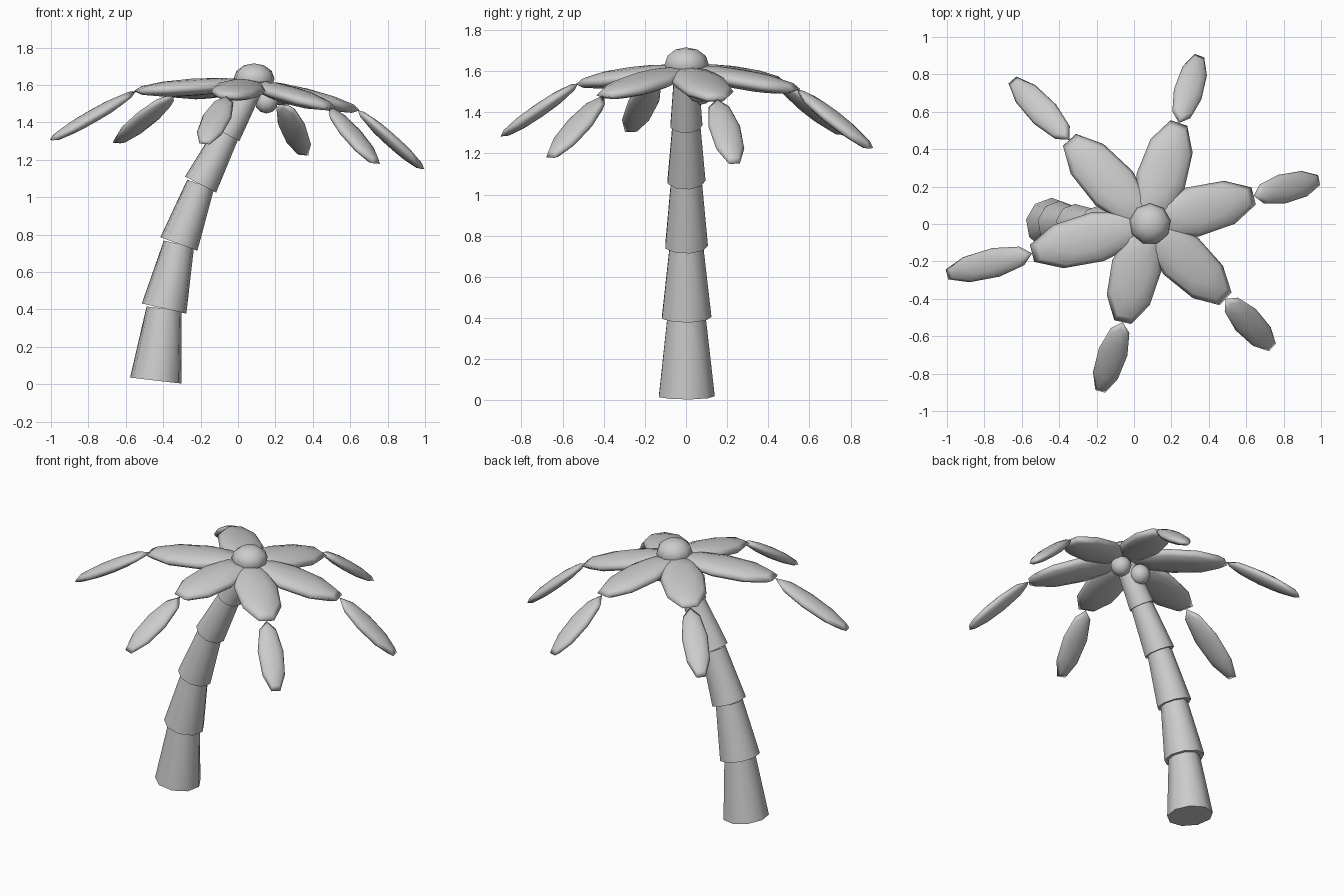
import bpy, bmesh
from math import radians, sin, cos
from mathutils import Vector, Matrix

if "Cube" in bpy.data.objects:
    bpy.data.objects.remove(bpy.data.objects["Cube"])

SIDES = 9


def add_object(name, bm, matrix, angle):
    mesh = bpy.data.meshes.new(name)
    bm.to_mesh(mesh)
    bm.free()
    mesh.transform(matrix)
    mesh.update()
    ob = bpy.data.objects.new(name, mesh)
    bpy.context.collection.objects.link(ob)
    bpy.ops.object.select_all(action='DESELECT')
    ob.select_set(True)
    bpy.context.view_layer.objects.active = ob
    bpy.ops.object.shade_smooth_by_angle(angle=radians(angle))
    return ob


def frame(x, y, z, origin):
    m = Matrix((x, y, z)).transposed().to_4x4()
    m.translation = origin
    return m


def ball(name, matrix):
    bm = bmesh.new()
    bmesh.ops.create_uvsphere(bm, u_segments=SIDES, v_segments=6, radius=1)
    add_object(name, bm, matrix, 180)


def ellipsoid(name, centre, radii):
    ball(name, Matrix.Translation(centre) @ Matrix.Diagonal((*radii, 1)))


# Trunk: stacked tapered segments along a leaning path
path = [(-0.44, 0.02), (-0.395, 0.405), (-0.316, 0.75),
        (-0.20, 1.068), (-0.062, 1.337), (0.08, 1.60)]
radii = [(0.14, 0.096), (0.124, 0.084), (0.107, 0.077),
         (0.095, 0.07), (0.08, 0.06)]
Y = Vector((0, 1, 0))
for i, (r1, r2) in enumerate(radii):
    a = Vector((path[i][0], 0, path[i][1]))
    b = Vector((path[i + 1][0], 0, path[i + 1][1]))
    z = (b - a).normalized()
    bm = bmesh.new()
    bmesh.ops.create_cone(bm, cap_ends=True, segments=SIDES,
                          radius1=r1, radius2=r2, depth=(b - a).length)
    add_object(f"trunk_segment_{i + 1}", bm,
               frame(Y.cross(z), Y, z, (a + b) / 2), 50)

# Crown bud
ellipsoid("crown_bud", (0.086, 0, 1.633), (0.111, 0.111, 0.083))

# Leaves: a wide inner blade and a narrow drooping outer blade
UP = Vector((sin(radians(5)), 0, cos(radians(5))))


def blade(name, start, end, half_width, half_thick):
    d = (end - start).normalized()
    # odd side count: pointed at the start, blunt at the end
    half = (end - start).length / (1 + cos(radians(180 / SIDES)))
    side = d.cross(UP).normalized()
    normal = side.cross(d)
    ball(name, frame(-side * half_width, -d * half, normal * half_thick,
                     start + d * half))


HUB = Vector((0.07, 0, 1.61))
leaves = [  # joint, tip
    ((0.64, 0.15, 1.465), (0.99, 0.235, 1.15)),
    ((0.24, 0.54, 1.51), (0.35, 0.90, 1.225)),
    ((-0.345, 0.45, 1.55), (-0.65, 0.77, 1.29)),
    ((-0.545, -0.157, 1.567), (-1.0, -0.27, 1.305)),
    ((-0.06, -0.525, 1.54), (-0.18, -0.895, 1.285)),
    ((0.49, -0.40, 1.48), (0.74, -0.66, 1.18)),
]
for i, (joint, tip) in enumerate(leaves):
    joint, tip = Vector(joint), Vector(tip)
    blade(f"leaf_inner_{i + 1}", HUB, joint, 0.137, 0.046)
    blade(f"leaf_outer_{i + 1}", joint, tip, 0.08, 0.034)

# Coconuts under the crown
for i, c in enumerate([(0.152, 0.06, 1.512), (0.01, 0.068, 1.50)]):
    ellipsoid(f"coconut_{i + 1}", c, (0.064, 0.064, 0.064))
